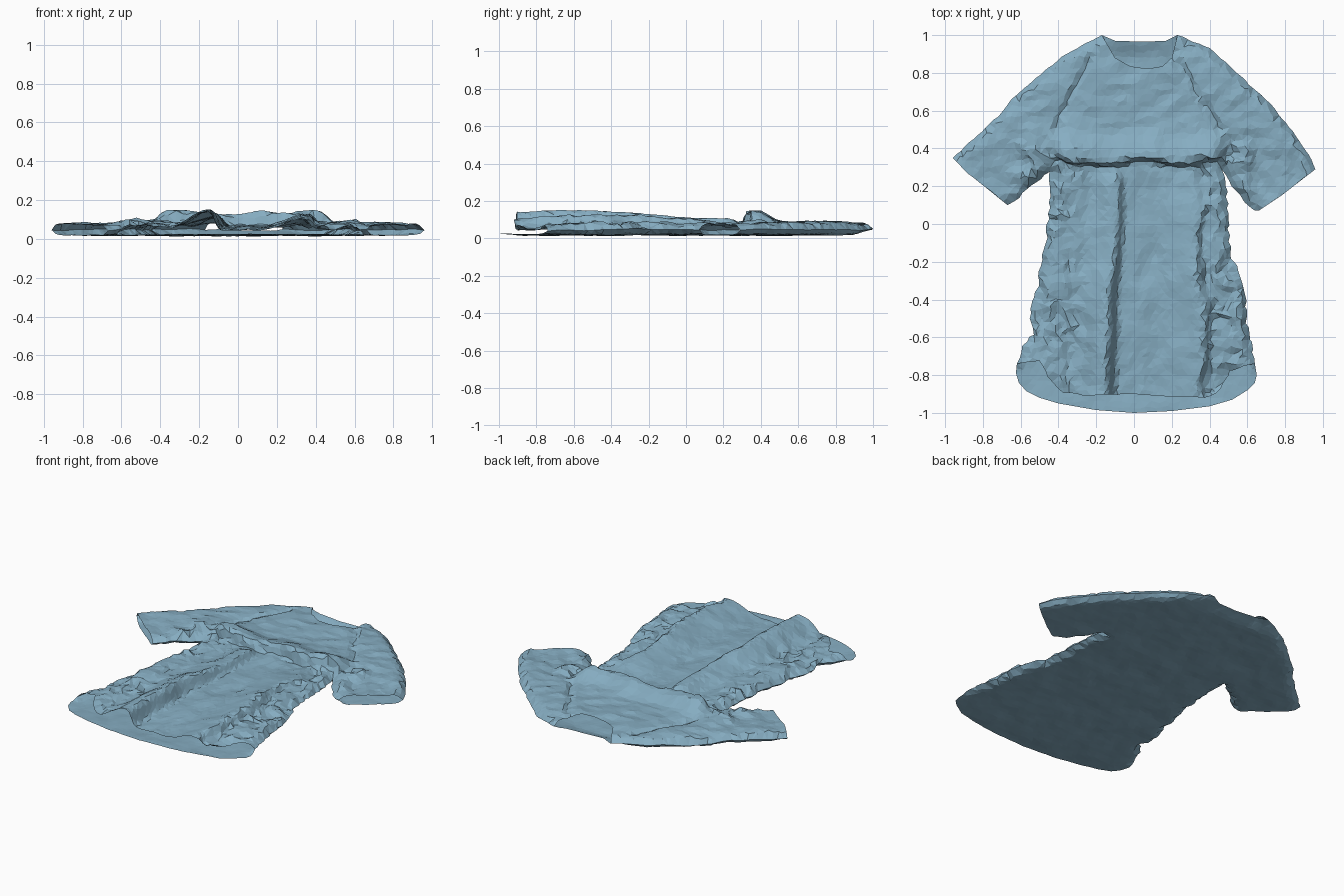
import bpy, bmesh, math, random
from mathutils import Vector, noise
from mathutils.geometry import delaunay_2d_cdt, intersect_point_line

if "Cube" in bpy.data.objects:
    bpy.data.objects.remove(bpy.data.objects["Cube"])

random.seed(4)
STEP = 0.029

# Pattern outlines, walked counter-clockwise from the left of the neck
shoulder_l = [(-.17, 1), (-.25, .96), (-.36, .9), (-.5, .79), (-.65, .66), (-.7, .59), (-.96, .35)]
cuff_l = [(-.96, .35), (-.88, .27), (-.67, .1)]
side_l = [(-.67, .1), (-.6, .14), (-.57, .18), (-.45, .27), (-.44, .15), (-.46, 0), (-.46, -.1), (-.5, -.22),
          (-.5, -.3), (-.56, -.5), (-.53, -.58), (-.59, -.65), (-.62, -.74)]
hem_back = [(-.62, -.74), (-.625, -.79), (-.61, -.84), (-.57, -.885), (-.5, -.92), (-.4, -.95), (-.2, -.985),
            (0, -1), (.2, -.99), (.4, -.965), (.52, -.93), (.6, -.88), (.64, -.84), (.65, -.8), (.64, -.74)]
hem_front = [(-.62, -.74), (-.5, -.72), (-.45, -.82), (-.38, -.89), (-.28, -.905), (0, -.9), (.2, -.915),
             (.4, -.915), (.47, -.88), (.51, -.77), (.64, -.74)]
side_r = [(.64, -.74), (.6, -.55), (.59, -.4), (.55, -.25), (.51, -.15), (.5, 0), (.49, .17), (.47, .28),
          (.56, .15), (.61, .09), (.66, .07)]
cuff_r = [(.66, .07), (.78, .15), (.96, .29)]
shoulder_r = [(.96, .29), (.94, .34), (.84, .49), (.72, .64), (.5, .84), (.4, .93), (.23, 1)]
neck_back = [(.23, 1), (.17, .97), (.05, .965), (-.1, .97), (-.17, 1)]
neck_front = [(.23, 1), (.2, .88), (.15, .835), (.07, .822), (-.02, .835), (-.1, .88), (-.17, 1)]


def dense(pts, rough=0.0):
    """Resample a path, with optional raggedness; keeps the ends exact."""
    out = []
    for a, b in zip(pts, pts[1:]):
        a, b = Vector(a), Vector(b)
        n = max(1, round((b - a).length / STEP))
        for i in range(n):
            p = a.lerp(b, i / n)
            if out:
                p += Vector((random.uniform(-rough, rough), random.uniform(-rough, rough)))
            out.append(p)
    return out + [Vector(pts[-1])]


sh_l, sd_l = dense(shoulder_l, .003), dense(side_l, .008)
sd_r, sh_r = dense(side_r, .008), dense(shoulder_r, .003)
cf_l, cf_r = dense(cuff_l), dense(cuff_r)
SEAMS = [(a, b) for s in (sh_l, sd_l, sd_r, sh_r) for a, b in zip(s, s[1:])]


def seg_dist(p, a, b):
    q, t = intersect_point_line(p, a, b)
    t = min(1, max(0, t))
    return (p - a.lerp(b, t)).length


def edge_dist(p, segs):
    return min(seg_dist(p, a, b) for a, b in segs)


def smooth(a, b, x):
    t = min(1, max(0, (x - a) / (b - a)))
    return t * t * (3 - 2 * t)


def roll(x, peak, rise, drop):
    """Lopsided fold: slow rise before the peak, steep drop after it."""
    return smooth(peak - rise, peak, x) if x < peak else 1 - smooth(peak, peak + drop, x)


def nz(x, y, f, s=0.0):
    return noise.noise((x * f, y * f, s))


def z_seam(x, y):
    low = smooth(.3, .9, abs(y)) * smooth(.2, .8, -y)
    return .047 - .012 * low + .012 * nz(x, y, 6, 3)


def round_edge(d, w):
    t = min(1, d / w)
    return 0 if d < 1e-4 else math.sqrt(1 - (1 - t) ** 2)


def front_shape(x, y, d):
    """Front layer: draped folds, side crumples, raglan seams."""
    sleeve = smooth(.44, .62, abs(x - .02)) * smooth(0, .1, y)
    chest = smooth(.33, .42, y)
    hem = smooth(.45, .9, -y)
    h = .06 - .016 * hem + .024 * chest * (1 - smooth(.75, 1, y) * .3) * (1 - .6 * sleeve) + .008 * sleeve
    # long fold on the left, tube-like at the hem
    t = smooth(-.92, .3, y)
    fade = 1 - smooth(.2, .33, y)
    a = roll(x, -.195 + .06 * t + .025 * nz(0, y, 4, 9), .15 - .03 * t, .11) * fade
    h += a * (.102 - .056 * t)
    # flatter fold on the right
    b = roll(x, .335 - .03 * t + .014 * math.sin(y * 9), .2, .08) * (1 - smooth(-.3, .3, y) * .7) * fade
    h += b * .056
    # roll of cloth across the chest
    wave = .375 + .018 * math.sin(x * 16 + 1) + .02 * nz(x, y, 7)
    c = roll(-y, -wave, .13, .07)
    c *= 1 - smooth(.36, .5, abs(x - .03))
    h += c * (.042 + .022 * abs(math.sin(x * 8 + .2)))
    # crumples gathered along the sides and at the armpits
    side = smooth(.2, .42, abs(x - .02)) * (1 - smooth(.36, .56, y)) * (1 - .75 * smooth(.54, .7, abs(x)))
    crease = 1 - 2.4 * abs(noise.noise((x * 7 + 2, y * 7 + x * 3, 1)))
    fine = 1 - 2.4 * abs(noise.noise((x * 13, y * 15 - x * 6, 5)))
    h += side * (.022 * crease + .01 * fine)
    # softer creases all over: lengthwise on the body, slanted on the chest
    along = 1 - 2.5 * abs(noise.noise((x * 10, y * 3 + 4, 2)))
    slant = 1 - 2.5 * abs(noise.noise((x * 4 + y * 2, y * 9 - x * 3, 6)))
    h += .007 * (along * (1 - chest) + slant * chest)
    h += .008 * nz(x, y, 5, 2) + .007 * nz(x, y, 13, 8)
    # raglan seams
    p = Vector((x, y))
    for s in ((Vector((-.24, .87)), Vector((-.42, .5))), (Vector((.2, .9)), Vector((.46, .5)))):
        h -= .016 * (1 - smooth(0, .03, seg_dist(p, *s)))
    h = min(.15 + .004 * nz(x, y, 8, 1), max(.034, h))
    k = min(1, d / .1)
    dx = k * (.035 * a + .025 * b + side * .03 * nz(x, y, 9, 4))
    dy = k * (-.04 * c + side * .035 * nz(x, y, 10, 7))
    zs = z_seam(x, y)
    return x + dx, y + dy, zs + (h - zs) * round_edge(d, .065)


def back_shape(x, y, d):
    """Back layer: nearly flat on the floor."""
    h = .019 + .008 * nz(x, y, 6, 11) + .004 * nz(x, y, 14, 6)
    h += .028 * smooth(.86, 1, y) * (1 - smooth(.2, .4, abs(x - .03)))
    h += .006 * smooth(.85, 1, -y)
    zs = z_seam(x, y)
    return x, y, max(.01, zs + (h - zs) * round_edge(d, .07))


def add_panel(bm, neck, hem, shape, flip):
    """Fill an outline with irregular triangles and drape it."""
    loop = []
    for part in (sh_l, cf_l, sd_l, dense(hem), sd_r, cf_r, sh_r, dense(neck)):
        loop += part[:-1]
    n = len(loop)
    border = [(loop[i], loop[(i + 1) % n]) for i in range(n)]
    pts = list(loop)
    for j in range(int(2 / STEP) + 1):
        for i in range(int(2 / STEP) + 1):
            p = Vector((-1 + (i + .5 * (j % 2)) * STEP, -1 + j * STEP))
            p += Vector((random.uniform(-.3, .3), random.uniform(-.3, .3))) * STEP
            inside = False
            for a, b in border:
                if (a.y > p.y) != (b.y > p.y) and p.x < a.x + (p.y - a.y) * (b.x - a.x) / (b.y - a.y):
                    inside = not inside
            if inside and edge_dist(p, border) > STEP * .5:
                pts.append(p)
    res = delaunay_2d_cdt(pts, [], [list(range(n))], 1, 1e-6)
    vs = [bm.verts.new(shape(p.x, p.y, edge_dist(p, SEAMS))) for p in res[0]]
    for f in res[2]:
        bm.faces.new([vs[i] for i in (reversed(f) if flip else f)])


# Front and back layers, sewn together along shoulders and sides
bm = bmesh.new()
add_panel(bm, neck_back, hem_back, back_shape, True)
add_panel(bm, neck_front, hem_front, front_shape, False)
bmesh.ops.remove_doubles(bm, verts=bm.verts, dist=.0008)
bmesh.ops.delete(bm, geom=[v for v in bm.verts if not v.link_faces], context='VERTS')
mesh = bpy.data.meshes.new("crumpled_shirt")
bm.to_mesh(mesh)
bm.free()
shirt = bpy.data.objects.new("crumpled_shirt", mesh)
bpy.context.collection.objects.link(shirt)

# Blue cloth
cloth = bpy.data.materials.new("blue_cloth")
cloth.diffuse_color = (.24, .42, .54, 1)
cloth.use_nodes = True
cloth.node_tree.nodes["Principled BSDF"].inputs["Base Color"].default_value = cloth.diffuse_color
mesh.materials.append(cloth)
